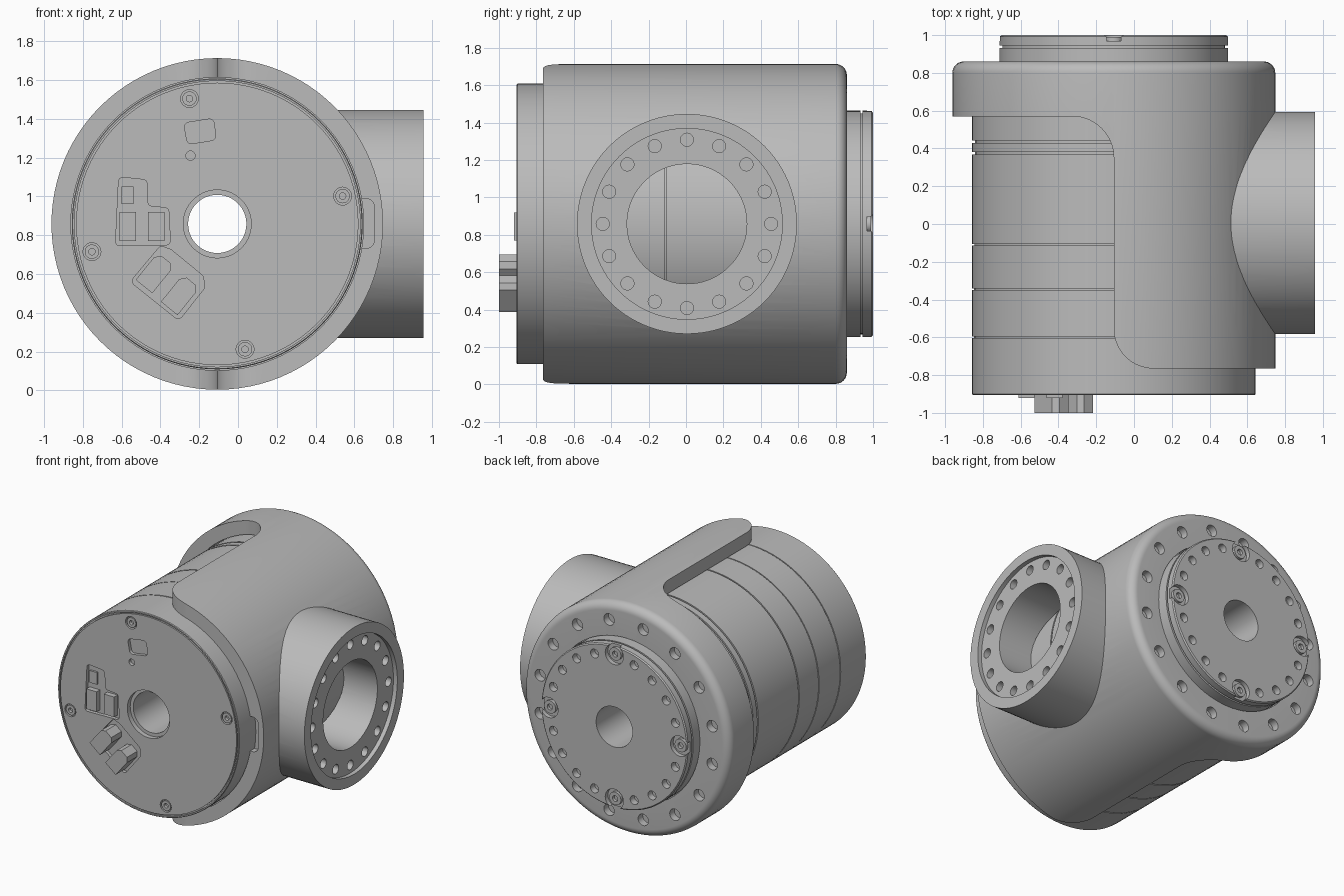
import bpy, bmesh, math
from mathutils import Vector

if "Cube" in bpy.data.objects:
    bpy.data.objects.remove(bpy.data.objects["Cube"], do_unlink=True)

CX, CZ, PY = -0.107, 0.858, 0.005      # main axis x, shared height, port axis y
AXES = {"X": lambda a, b, t: (t, a, b),
        "Y": lambda a, b, t: (a, t, b),
        "Z": lambda a, b, t: (a, b, t)}

grey = bpy.data.materials.new("machined grey")
grey.use_nodes = True
GREY = (0.5, 0.5, 0.5, 1)
grey.diffuse_color = GREY
grey.node_tree.nodes["Principled BSDF"].inputs["Base Color"].default_value = GREY


def finish(name, bm):
    bmesh.ops.recalc_face_normals(bm, faces=bm.faces)
    mesh = bpy.data.meshes.new(name)
    bm.to_mesh(mesh)
    bm.free()
    mesh.materials.append(grey)
    ob = bpy.data.objects.new(name, mesh)
    bpy.context.collection.objects.link(ob)
    return ob


def circle(r, a=CX, b=CZ, n=96):
    return [(a + r * math.cos(math.tau * i / n), b + r * math.sin(math.tau * i / n))
            for i in range(n)]


def polar(radius, angle, a=CX, b=CZ):
    return a + radius * math.cos(math.radians(angle)), b + radius * math.sin(math.radians(angle))


def rounded(points, radius=0.0, steps=8):
    """Outline with round corners; a point may carry its own radius."""
    out, n = [], len(points)
    for i, p in enumerate(points):
        r = p[2] if len(p) > 2 else radius
        c = Vector(p[:2])
        if r == 0:
            out.append(tuple(c))
            continue
        u = (Vector(points[i - 1][:2]) - c).normalized()
        v = (Vector(points[(i + 1) % n][:2]) - c).normalized()
        half = u.angle(v) / 2
        w, d = math.sin(half), r / math.tan(half)
        for k in range(steps + 1):
            s = k / steps
            k0, k1, k2 = (1 - s) ** 2, 2 * w * s * (1 - s), s * s
            out.append(tuple(c + (u * d * k0 + v * d * k2) / (k0 + k1 + k2)))
    return out


def prisms(name, solids):
    """Each solid is an outline, an axis and its two end positions."""
    bm = bmesh.new()
    for outline, axis, t0, t1 in solids:
        put = AXES[axis]
        lo = [bm.verts.new(put(a, b, t0)) for a, b in outline]
        hi = [bm.verts.new(put(a, b, t1)) for a, b in outline]
        bm.faces.new(lo)
        bm.faces.new(hi[::-1])
        for i in range(len(lo)):
            bm.faces.new((lo[i - 1], hi[i - 1], hi[i], lo[i]))
    return finish(name, bm)


def lathe(name, profile, a=CX, b=CZ, n=96):
    """Spin a closed (radius, y) profile about an axis along y."""
    bm = bmesh.new()
    rings = [[bm.verts.new((x, t, z)) for x, z in circle(r, a, b, n)] for r, t in profile]
    for i, ring in enumerate(rings):
        prev = rings[i - 1]
        for k in range(n):
            bm.faces.new((prev[k - 1], prev[k], ring[k], ring[k - 1]))
    return finish(name, bm)


def boolean(ob, tool, operation="DIFFERENCE"):
    mod = ob.modifiers.new("boolean", "BOOLEAN")
    mod.operation, mod.solver, mod.object = operation, "EXACT", tool
    bpy.context.view_layer.objects.active = ob
    bpy.ops.object.modifier_apply(modifier=mod.name)
    bpy.data.objects.remove(tool, do_unlink=True)


def cut(ob, solids):
    boolean(ob, prisms("cutter", solids))


def smooth(ob):
    bpy.ops.object.select_all(action="DESELECT")
    ob.select_set(True)
    bpy.context.view_layer.objects.active = ob
    bpy.ops.object.shade_smooth_by_angle(angle=math.radians(30))


# Outer shell: ring at the back, half sleeve on the left side, side port
shell = lathe("outer_shell", rounded([
    (0.61, -0.765), (0.855, -0.765), (0.855, 0.86, 0.06), (0.61, 0.86)]))
boolean(shell, prisms("port", [(circle(0.588, PY, CZ), "X", 0.4, 0.957)]), "UNION")
cut(shell, [(circle(0.755), "Y", -1.2, 0.79)])
cut(shell, [(rounded([(-1.3, 0.57), (CX, 0.57, 0.22), (CX, -0.765, 0.21),
                      (0.3, -0.765), (0.3, -1.3), (-1.3, -1.3)], steps=14), "Z", -0.5, 2.2)])

# Port recess, bore and bolt circle
cut(shell, [(circle(0.51, PY, CZ), "X", 0.925, 1.1)])
port_holes = [(circle(0.035, *polar(0.45, i * 22.5, PY), 20), "X", 0.86, 1.1)
              for i in range(16)]
cut(shell, [(circle(0.32, PY, CZ), "X", 0.3, 1.1)] + port_holes)

# Back ring bolt holes and the notch in the front edge
cut(shell, [(circle(0.043, *polar(0.725, (i + 0.5) * 22.5), 20), "Y", 0.805, 1.0)
            for i in range(16)])
cut(shell, [(rounded([(0.5, 0.73), (0.705, 0.73, 0.05), (0.705, 0.99, 0.05), (0.5, 0.99)]),
             "Y", -0.9, -0.715)])
smooth(shell)

# Inner body: grooved barrel with through bore and rear output flange
profile = [(0.15, 1.0), (0.15, -0.87), (0.175, -0.87), (0.175, -0.905),
           (0.728, -0.905), (0.728, -0.893), (0.737, -0.893), (0.737, -0.905),
           (0.746, -0.905), (0.75, -0.9)]
for y, width, depth in [(-0.6, 0.008, 0.01), (-0.345, 0.008, 0.01), (-0.11, 0.01, 0.012),
                        (0.375, 0.012, 0.015), (0.435, 0.012, 0.015)]:
    profile += [(0.75, y - width / 2), (0.75 - depth, y - width / 2),
                (0.75 - depth, y + width / 2), (0.75, y + width / 2)]
profile += [(0.75, 0.785), (0.605, 0.785), (0.605, 0.932), (0.59, 0.932),
            (0.59, 0.945), (0.605, 0.945), (0.605, 0.992), (0.597, 1.0)]
body = lathe("inner_body", profile)

FRONT = -0.905
front_screws = [polar(0.662, 12.5 + 90 * i) for i in range(4)]
back_screws = [polar(0.54, 90 * i) for i in range(4)]

# Front face pockets and screw seats
pockets = [
    rounded([(-0.28, 1.378), (-0.127, 1.402), (-0.112, 1.292), (-0.26, 1.268)], 0.025),
    rounded([(-0.615, 1.1), (-0.47, 1.085), (-0.465, 0.95), (-0.358, 0.94),
             (-0.348, 0.75), (-0.632, 0.745)], 0.022),
    rounded([(-0.555, 0.56), (-0.4, 0.745), (-0.345, 0.725), (-0.18, 0.59),
             (-0.17, 0.53), (-0.305, 0.36)], 0.025),
]
seats = [circle(0.024, -0.245, 1.21, 20)] + [circle(0.046, x, z, 24) for x, z in front_screws]
cut(body, [(outline, "Y", -1.1, FRONT + 0.025) for outline in pockets + seats])

# Flange bolt circle and screw seats that break the rim
cut(body, [(circle(0.033, *polar(0.53, 18 * i), 20), "Y", 0.95, 1.1)
           for i in range(20) if i % 5])
cut(body, [(circle(0.075, x, z, 32), "Y", 0.968, 1.1) for x, z in back_screws])
smooth(body)


# Socket screws
def screw(name, pos, r, y0, y1):
    smooth(lathe(name, [(r * 0.45, y0), (r, y0), (r, y1), (r * 0.45, y1)], *pos, n=24))


for i in range(4):
    screw(f"front_screw_{i + 1}", front_screws[i], 0.037, FRONT + 0.003, FRONT + 0.03)
    screw(f"flange_screw_{i + 1}", back_screws[i], 0.048, 0.96, 0.99)

# Low sockets in the stepped pocket
for i, (x, z, w, h, top) in enumerate([(-0.57, 1.005, 0.06, 0.09, -0.895),
                                       (-0.568, 0.845, 0.085, 0.15, -0.92),
                                       (-0.422, 0.845, 0.085, 0.15, -0.92)]):
    corners = [(x + sx * w / 2, z + sz * h / 2)
               for sx, sz in ((-1, -1), (1, -1), (1, 1), (-1, 1))]
    prisms(f"low_socket_{i + 1}", [(corners, "Y", top, -0.875)])

# Tall slanted connectors with clipped ends
u, v = Vector((0.63, 0.777)), Vector((0.777, -0.63))
for i, (x, z) in enumerate([(-0.428, 0.605), (-0.298, 0.492)]):
    outline = [tuple(Vector((x, z)) + u * a + v * b) for a, b in
               [(-0.09, -0.055), (-0.09, 0.055), (0.06, 0.055), (0.09, 0.03),
                (0.09, -0.03), (0.06, -0.055)]]
    prisms(f"tall_connector_{i + 1}", [(outline, "Y", -1.0, -0.875)])
